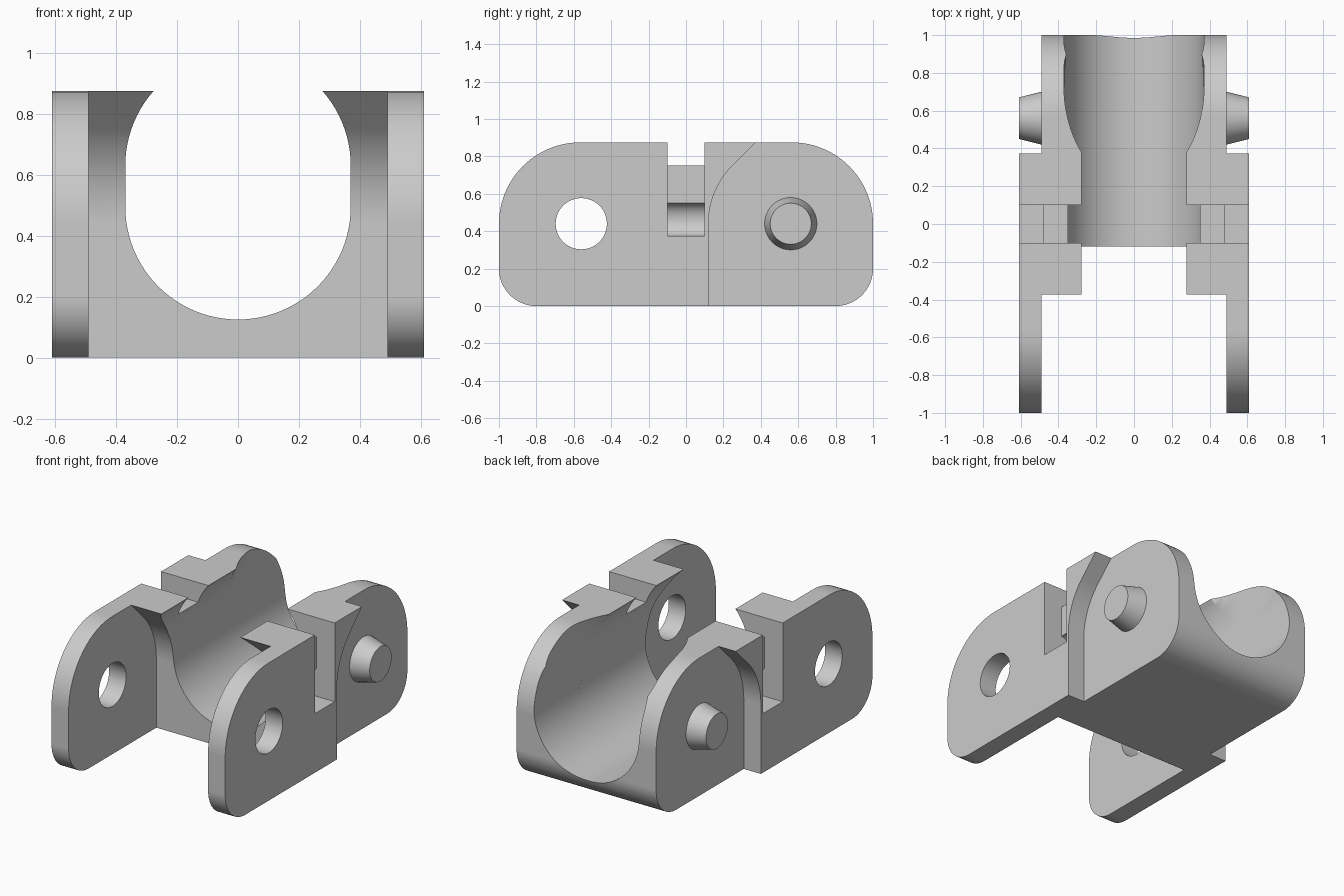
import bpy, bmesh
from math import sin, cos, radians, pi
from mathutils import Matrix, Vector

old = bpy.data.objects.get("Cube")
if old:
    bpy.data.objects.remove(old, do_unlink=True)

# Main dimensions
HALF_W, ARM_IN = 0.61, 0.49      # outer and inner face of the arms
TOP, AXIS_Y, AXIS_Z = 0.875, 0.56, 0.44
CLEAR_R, PIN_R = 0.44, 0.137

grey = bpy.data.materials.new("plain_grey")
grey.use_nodes = True
grey.diffuse_color = (0.6, 0.6, 0.6, 1)
grey.node_tree.nodes["Principled BSDF"].inputs["Base Color"].default_value = (0.6, 0.6, 0.6, 1)


def arc(cy, cz, r, start, end, n=24):
    angles = [radians(start + (end - start) * i / n) for i in range(n + 1)]
    return [(cy + r * cos(a), cz + r * sin(a)) for a in angles]


def finish(bm, name):
    bmesh.ops.recalc_face_normals(bm, faces=bm.faces)
    mesh = bpy.data.meshes.new(name)
    bm.to_mesh(mesh)
    bm.free()
    mesh.materials.append(grey)
    obj = bpy.data.objects.new(name, mesh)
    bpy.context.collection.objects.link(obj)
    return obj


def prism(name, points, low, high, along="x", matrix=None):
    """Extrude a 2D profile along x (points are y, z) or along y (points are x, z)."""
    bm = bmesh.new()
    place = (lambda p: (low, p[0], p[1])) if along == "x" else (lambda p: (p[0], low, p[1]))
    face = bm.faces.new([bm.verts.new(place(p)) for p in points])
    out = bmesh.ops.extrude_face_region(bm, geom=[face])
    step = Vector((high - low, 0, 0)) if along == "x" else Vector((0, high - low, 0))
    bmesh.ops.translate(bm, verts=[g for g in out["geom"] if isinstance(g, bmesh.types.BMVert)], vec=step)
    if matrix:
        bmesh.ops.transform(bm, matrix=matrix, verts=bm.verts)
    return finish(bm, name)


def rect(a0, a1, b0, b1):
    return [(a0, b0), (a1, b0), (a1, b1), (a0, b1)]


def activate(obj):
    bpy.ops.object.select_all(action="DESELECT")
    obj.select_set(True)
    bpy.context.view_layer.objects.active = obj


def cut(target, cutter):
    activate(target)
    mod = target.modifiers.new("cut", "BOOLEAN")
    mod.operation, mod.solver, mod.object = "DIFFERENCE", "EXACT", cutter
    bpy.ops.object.modifier_apply(modifier=mod.name)
    bpy.data.objects.remove(cutter, do_unlink=True)


# Full block with rounded ends
big, small = 0.435, 0.2
outline = (arc(1 - big, TOP - big, big, 0, 90) + arc(-1 + big, TOP - big, big, 90, 180)
           + arc(-1 + small, small, small, 180, 270, 16) + arc(1 - small, small, small, 270, 360, 16))
body = prism("link_body", outline, -HALF_W, HALF_W)

# Swing clearance: between the front arms, and outside the rear cheeks
clearance = ([(-1.3, -0.2), (-AXIS_Y + CLEAR_R, -0.2)]
             + arc(-AXIS_Y, AXIS_Z, CLEAR_R, 0, 45) + [(-0.498, 1.0), (-1.3, 1.0)])
cut(body, prism("front_clearance", clearance, -ARM_IN, ARM_IN))
rear = [(-y, z) for y, z in clearance]
for s in (-1, 1):
    cut(body, prism("rear_clearance", rear, s * ARM_IN, s * 0.8))

# Cable channel, plus the upward-tilted channel that opens the rear lips
channel = arc(0, 0.63, 0.37, 0, 180, 48) + arc(0, 0.495, 0.37, 180, 360, 48)
cut(body, prism("channel", channel, -1.3, 1.3, "y"))
pivot = Vector((0, AXIS_Y, AXIS_Z))
tilt = Matrix.Translation(pivot) @ Matrix.Rotation(pi / 4, 4, "X") @ Matrix.Translation(-pivot)
cut(body, prism("tilted_channel", channel, AXIS_Y, 2.0, "y", tilt))

# Latch slot: lowered top, outer pocket and rounded undercut on each side
cut(body, prism("top_slot", rect(-0.1, 0.1, 0.75, 1.1), -0.8, 0.8))
for s in (-1, 1):
    pocket = rect(-0.1, 0.1, 0.375, 1.1)
    cut(body, prism("side_pocket", pocket, s * 0.48, s * 0.8))
    groove = [(s * (0.48 + 0.8 * x), z) for x, z in arc(0, 0.4625, 0.0875, 90, 270)]
    groove += [(s * 0.52, 0.375), (s * 0.52, 0.55)]
    cut(body, prism("undercut", groove, -0.1, 0.1, "y"))
    # Pivot hole in the front arm
    cut(body, prism("pivot_hole", arc(-AXIS_Y, AXIS_Z, PIN_R, 0, 352.5, 47), s * 0.45, s * 0.8))

# Tapered pivot pins on the rear cheeks
pins = []
for side, s in (("left", 1), ("right", -1)):
    bm = bmesh.new()
    turn = Matrix.Translation((s * 0.54, AXIS_Y, AXIS_Z)) @ Matrix.Rotation(s * pi / 2, 4, "Y")
    bmesh.ops.create_cone(bm, cap_ends=True, segments=48, radius1=0.145, radius2=0.11,
                          depth=0.14, matrix=turn)
    pins.append(finish(bm, side + "_pivot_pin"))

for obj in [body] + pins:
    activate(obj)
    bpy.ops.object.shade_smooth_by_angle(angle=radians(25))
    obj.modifiers.new("even_shading", "WEIGHTED_NORMAL").keep_sharp = True
